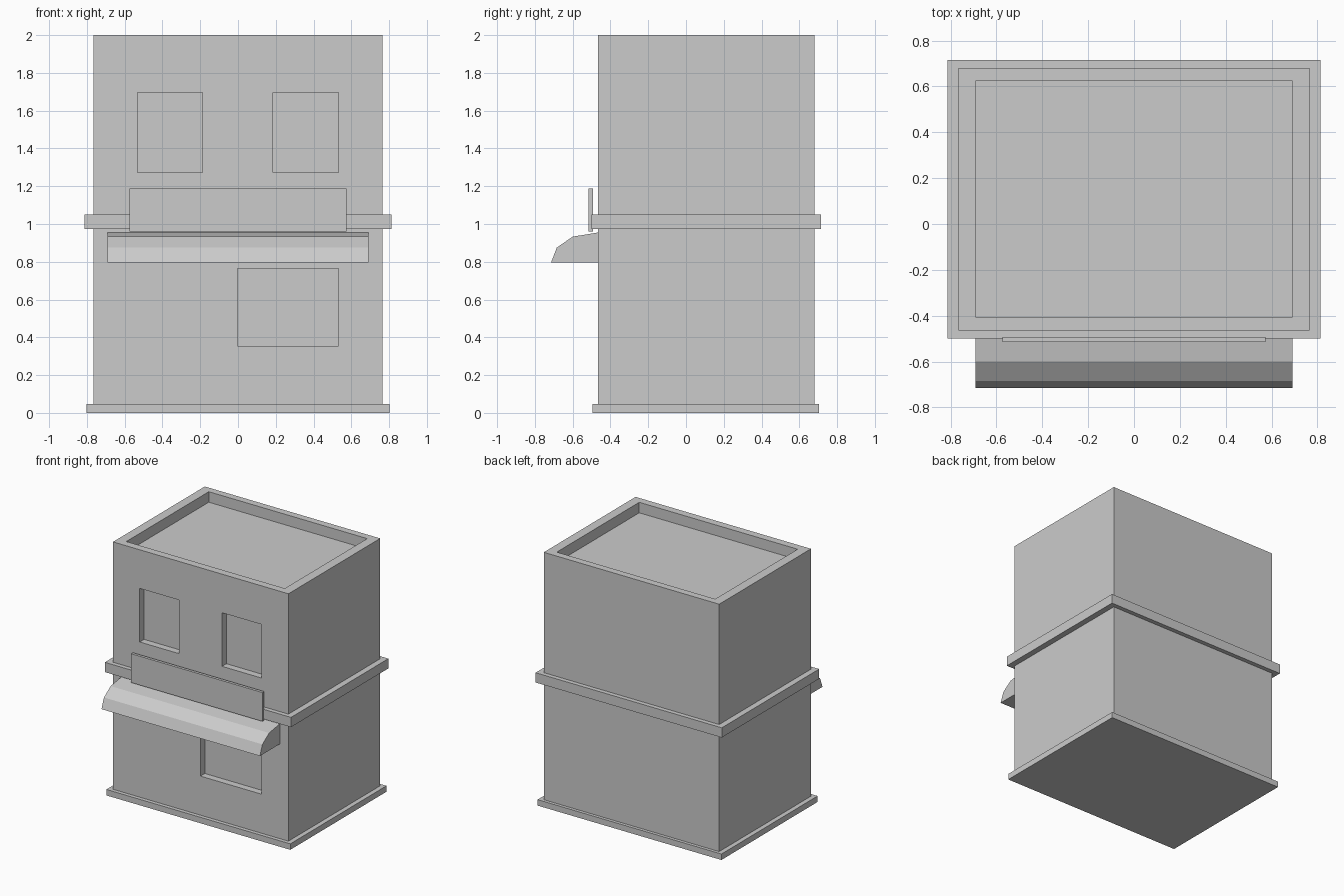
import bpy, bmesh

if "Cube" in bpy.data.objects:
    bpy.data.objects.remove(bpy.data.objects["Cube"])

def prism(name, profile, x0, x1):
    """Extrude a (y, z) profile from x0 to x1."""
    bm = bmesh.new()
    face = bm.faces.new([bm.verts.new((x0, y, z)) for y, z in profile])
    out = bmesh.ops.extrude_face_region(bm, geom=[face])
    verts = [g for g in out["geom"] if isinstance(g, bmesh.types.BMVert)]
    bmesh.ops.translate(bm, verts=verts, vec=(x1 - x0, 0, 0))
    bmesh.ops.recalc_face_normals(bm, faces=bm.faces)
    mesh = bpy.data.meshes.new(name)
    bm.to_mesh(mesh)
    bm.free()
    ob = bpy.data.objects.new(name, mesh)
    bpy.context.collection.objects.link(ob)
    return ob

def box(name, x, y, z):
    return prism(name, [(y[0], z[0]), (y[1], z[0]), (y[1], z[1]), (y[0], z[1])], *x)

def cut(target, name, x, y, z):
    cutter = box(name, x, y, z)
    cutter.hide_render = True
    cutter.hide_set(True)
    mod = target.modifiers.new(name, 'BOOLEAN')
    mod.operation = 'DIFFERENCE'
    mod.solver = 'EXACT'
    mod.object = cutter

FRONT, BACK = -0.465, 0.68
RECESS = 0.055

# Main walls with sunken roof and window recesses
walls = box("building_walls", (-0.766, 0.766), (FRONT, BACK), (0, 2))
cut(walls, "roof_cutter", (-0.692, 0.692), (-0.405, 0.624), (1.917, 2.2))
for label, x, z in (("upper_left", (-0.533, -0.188), (1.272, 1.695)),
                    ("upper_right", (0.186, 0.531), (1.272, 1.695)),
                    ("shop", (-0.003, 0.531), (0.355, 0.765))):
    cut(walls, label + "_window_cutter", x, (FRONT - 0.2, FRONT + RECESS), z)

# Plinth and floor band
box("base_plinth", (-0.803, 0.803), (-0.495, 0.705), (0, 0.047))
box("floor_band", (-0.813, 0.813), (-0.5, 0.715), (0.973, 1.05))

# Blank sign board above the awning
box("sign_board", (-0.574, 0.574), (-0.515, -0.493), (0.96, 1.188))

# Faceted awning
prism("awning", [(FRONT + 0.01, 0.795), (-0.715, 0.795), (-0.684, 0.875),
                 (-0.6, 0.933), (FRONT, 0.955), (FRONT + 0.01, 0.955)], -0.692, 0.692)
